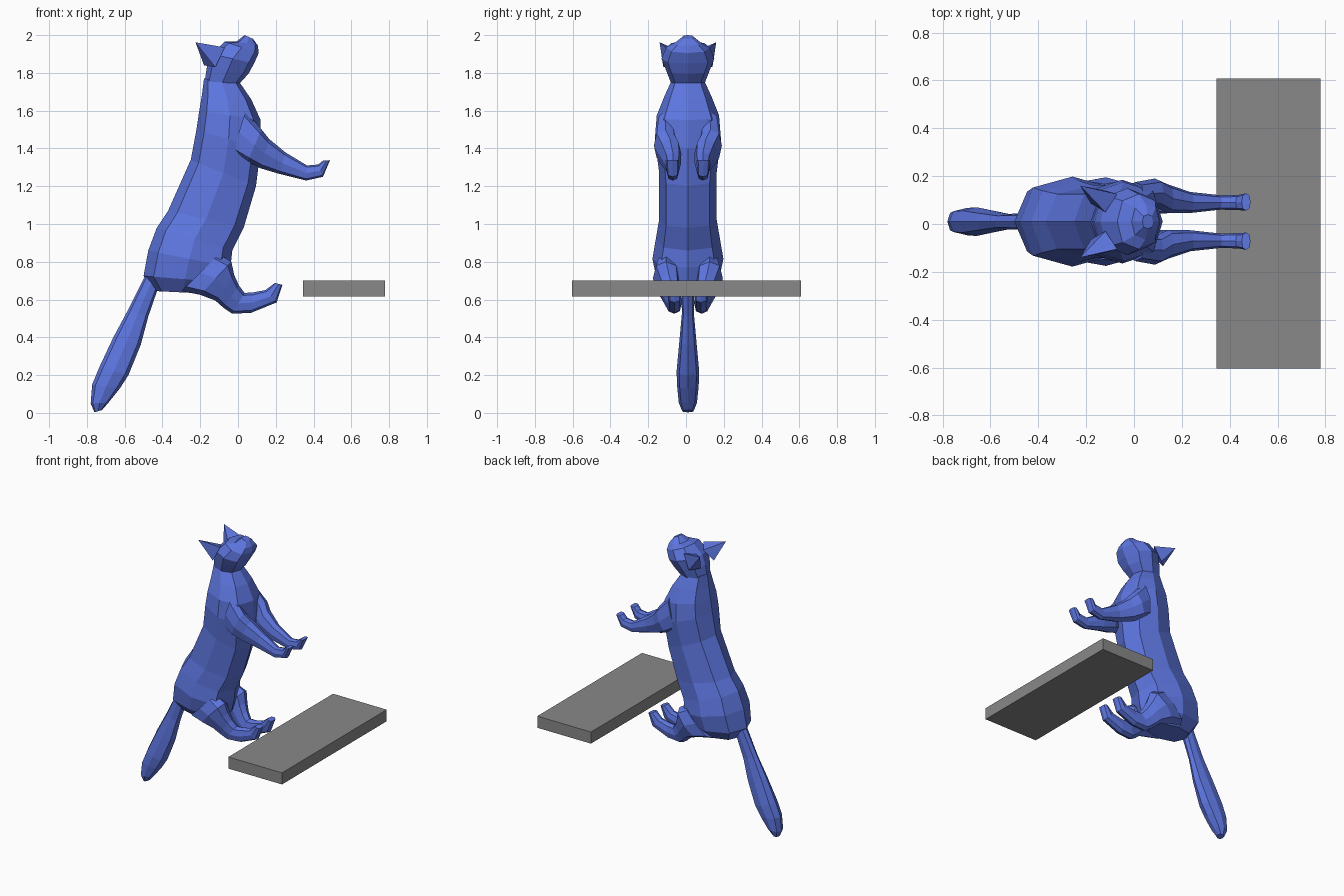
import bpy, bmesh, math
from mathutils import Vector

MID = 0.01  # y of the animal's mirror plane


def material(name, rgb):
    m = bpy.data.materials.new(name)
    m.diffuse_color = (*rgb, 1)
    return m


BLUE = material("blue", (0.11, 0.18, 0.74))
GREY = material("grey", (0.25, 0.25, 0.25))


def finish(bm, name, mat):
    bmesh.ops.recalc_face_normals(bm, faces=bm.faces)
    me = bpy.data.meshes.new(name)
    bm.to_mesh(me)
    bm.free()
    me.materials.append(mat)
    ob = bpy.data.objects.new(name, me)
    bpy.context.collection.objects.link(ob)
    return ob


def loft(name, sections, side=1, sides=8, power=0.8):
    """Skin rings, each spanning two xz points, with a y centre and half width."""
    bm = bmesh.new()
    rings = []
    for x0, z0, x1, z1, y, w in sections:
        ring = []
        for i in range(sides):
            a = math.tau * i / sides
            c, s = (math.copysign(abs(f) ** power, f) if abs(f) > 1e-6 else 0
                    for f in (math.cos(a), math.sin(a)))
            ring.append(bm.verts.new(((x0 + x1) / 2 + c * (x1 - x0) / 2,
                                      MID + side * (y + s * w),
                                      (z0 + z1) / 2 + c * (z1 - z0) / 2)))
        rings.append(ring)
    for r, q in zip(rings, rings[1:]):
        for i in range(sides):
            j = (i + 1) % sides
            bm.faces.new((r[i], r[j], q[j], q[i]))
    bm.faces.new(rings[0])
    bm.faces.new(rings[-1])
    return finish(bm, name, BLUE)


# Torso, from rump to neck
loft("body", [
    (-0.44, 0.645, -0.14, 0.63, 0, 0.10),
    (-0.50, 0.725, -0.06, 0.69, 0, 0.165),
    (-0.475, 0.86, -0.04, 0.77, 0, 0.188),
    (-0.43, 0.98, -0.03, 0.86, 0, 0.17),
    (-0.37, 1.07, 0.03, 0.98, 0, 0.152),
    (-0.25, 1.34, 0.095, 1.20, 0, 0.152),
    (-0.22, 1.50, 0.12, 1.40, 0, 0.175),
    (-0.205, 1.60, 0.12, 1.55, 0, 0.165),
    (-0.19, 1.69, 0.07, 1.66, 0, 0.125),
    (-0.18, 1.77, 0.005, 1.755, 0, 0.085)])

# Head tilted upward, with the muzzle on top
loft("head", [
    (-0.18, 1.73, 0.005, 1.74, 0, 0.085),
    (-0.165, 1.83, 0.055, 1.795, 0, 0.115),
    (-0.14, 1.90, 0.085, 1.85, 0, 0.14),
    (-0.07, 1.965, 0.11, 1.905, 0, 0.115),
    (-0.01, 1.965, 0.105, 1.945, 0, 0.075),
    (0.035, 2.0, 0.08, 1.98, 0, 0.03)])

# Tail, swelling toward the tip
loft("tail", [
    (-0.49, 0.73, -0.42, 0.67, 0, 0.035),
    (-0.585, 0.54, -0.475, 0.51, 0, 0.032),
    (-0.66, 0.40, -0.515, 0.36, 0, 0.045),
    (-0.735, 0.24, -0.58, 0.20, 0, 0.06),
    (-0.772, 0.15, -0.625, 0.13, 0, 0.057),
    (-0.78, 0.05, -0.685, 0.055, 0, 0.048),
    (-0.76, 0.003, -0.72, 0.015, 0, 0.03)])

for side, label in ((1, "left"), (-1, "right")):
    # Front legs with turned-up paws
    loft("front_leg_" + label, [
        (0.04, 1.60, -0.03, 1.37, 0.115, 0.05),
        (0.125, 1.50, 0.05, 1.33, 0.12, 0.06),
        (0.165, 1.45, 0.12, 1.295, 0.095, 0.06),
        (0.25, 1.38, 0.22, 1.265, 0.08, 0.044),
        (0.365, 1.31, 0.36, 1.23, 0.08, 0.03),
        (0.425, 1.315, 0.45, 1.25, 0.08, 0.032),
        (0.45, 1.335, 0.487, 1.338, 0.082, 0.036)], side)
    # Hind legs from thigh to foot
    loft("hind_leg_" + label, [
        (-0.10, 0.84, -0.30, 0.645, 0.115, 0.055),
        (-0.035, 0.80, -0.20, 0.625, 0.115, 0.07),
        (-0.02, 0.73, -0.12, 0.595, 0.10, 0.058),
        (0.005, 0.675, -0.075, 0.555, 0.085, 0.046),
        (0.035, 0.635, -0.03, 0.525, 0.073, 0.04),
        (0.08, 0.638, 0.07, 0.53, 0.07, 0.037),
        (0.145, 0.65, 0.205, 0.585, 0.07, 0.034),
        (0.195, 0.688, 0.235, 0.678, 0.07, 0.034)], side)
    # Pointed ears, hollow-looking on the face side
    bm = bmesh.new()
    pts = [(-0.07, 0.115, 1.935), (-0.12, 0.04, 1.915),
           (-0.18, 0.075, 1.84), (-0.12, 0.13, 1.83), (-0.225, 0.15, 1.962)]
    v = [bm.verts.new((x, MID + side * y, z)) for x, y, z in pts]
    for i in range(4):
        bm.faces.new((v[i], v[(i + 1) % 4], v[4]))
    bm.faces.new(v[:4])
    finish(bm, "ear_" + label, BLUE)

# Flat ledge beside the animal
bm = bmesh.new()
bmesh.ops.create_cube(bm, size=1)
bmesh.ops.scale(bm, vec=Vector((0.435, 1.212, 0.085)), verts=bm.verts)
bmesh.ops.translate(bm, vec=Vector((0.562, 0.002, 0.658)), verts=bm.verts)
finish(bm, "ledge", GREY)
